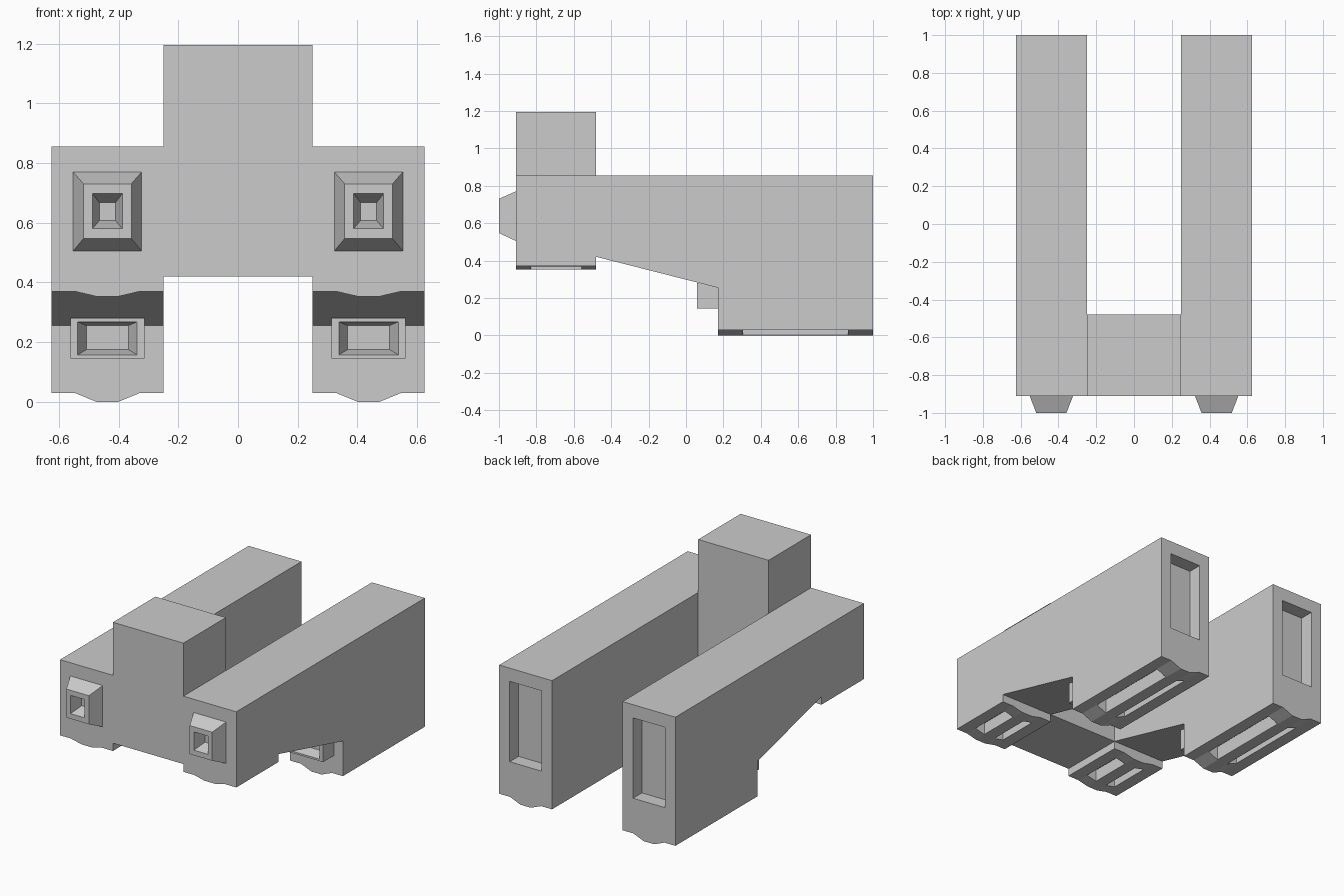
import bpy, bmesh

if "Cube" in bpy.data.objects:
    bpy.data.objects.remove(bpy.data.objects["Cube"])

CX = 0.4375   # centre line of the right arm
HW = 0.1875   # half width of an arm


def loft(name, rings):
    """Skin a list of equal-length closed rings and cap both ends."""
    bm = bmesh.new()
    loops = [[bm.verts.new(p) for p in ring] for ring in rings]
    n = len(rings[0])
    for a, b in zip(loops, loops[1:]):
        for i in range(n):
            j = (i + 1) % n
            bm.faces.new((a[i], a[j], b[j], b[i]))
    bm.faces.new(loops[0])
    bm.faces.new(loops[-1])
    bmesh.ops.remove_doubles(bm, verts=bm.verts, dist=1e-5)
    bmesh.ops.recalc_face_normals(bm, faces=bm.faces)
    return finish(name, bm)


def finish(name, bm):
    mesh = bpy.data.meshes.new(name)
    bm.to_mesh(mesh)
    bm.free()
    obj = bpy.data.objects.new(name, mesh)
    bpy.context.collection.objects.link(obj)
    return obj


def boxes(name, extents):
    """One object holding several boxes given as (x0, x1, y0, y1, z0, z1)."""
    bm = bmesh.new()
    for x0, x1, y0, y1, z0, z1 in extents:
        for v in bmesh.ops.create_cube(bm, size=1)["verts"]:
            v.co = (x0 + (v.co.x + 0.5) * (x1 - x0),
                    y0 + (v.co.y + 0.5) * (y1 - y0),
                    z0 + (v.co.z + 0.5) * (z1 - z0))
    return finish(name, bm)


def mirror(obj):
    obj.modifiers.new("mirror", "MIRROR").use_axis[0] = True


def arm_ring(y, base, dip):
    """Arm cross-section: flat top, bottom with a shallow keel."""
    low = base - dip
    pts = [(-HW, 0.855), (-HW, base), (-0.11, base), (-0.037, low),
           (0.037, low), (0.11, base), (HW, base), (HW, 0.855)]
    return [(CX + x, y, z) for x, z in pts]


def rect(y, hx, z0, z1):
    return [(CX - hx, y, z0), (CX + hx, y, z0), (CX + hx, y, z1), (CX - hx, y, z1)]


# Side arms: front foot, sloped middle, deep rear foot
arm = loft("side_arm", [
    arm_ring(-0.91, 0.37, 0.017), arm_ring(-0.48, 0.37, 0.017),
    arm_ring(-0.48, 0.42, 0), arm_ring(0.17, 0.255, 0),
    arm_ring(0.17, 0.03, 0.03), arm_ring(1.0, 0.03, 0.03)])

# Pockets: tall one in the rear face, two slots under each foot
pockets = [(CX - 0.113, CX + 0.113, 0.91, 1.1, 0.255, 0.77)]
for s in (-1, 1):
    xa, xb = sorted((CX + s * 0.039, CX + s * 0.108))
    pockets.append((xa, xb, 0.305, 0.865, -0.1, 0.09))
    pockets.append((xa, xb, -0.83, -0.56, 0.3, 0.43))
cutter = boxes("pocket_cutter", pockets)
cutter.hide_render = True
cutter.hide_set(True)
cut = arm.modifiers.new("pockets", "BOOLEAN")
cut.operation = "DIFFERENCE"
cut.solver = "EXACT"
cut.object = cutter
mirror(arm)

# Tapered front sockets
mirror(loft("front_socket", [
    rect(-0.91, 0.115, 0.505, 0.77), rect(-1.0, 0.08, 0.547, 0.73),
    rect(-1.0, 0.05, 0.58, 0.697), rect(-0.92, 0.027, 0.607, 0.667)]))

# Recessed pads ahead of the rear feet
mirror(loft("rear_foot_pad", [
    rect(0.17, 0.124, 0.145, 0.28), rect(0.06, 0.124, 0.145, 0.28),
    rect(0.06, 0.1, 0.157, 0.268), rect(0.13, 0.07, 0.175, 0.255)]))

# Central tower bridging the arms
boxes("central_tower", [(-0.25, 0.25, -0.91, -0.48, 0.42, 1.195)])
